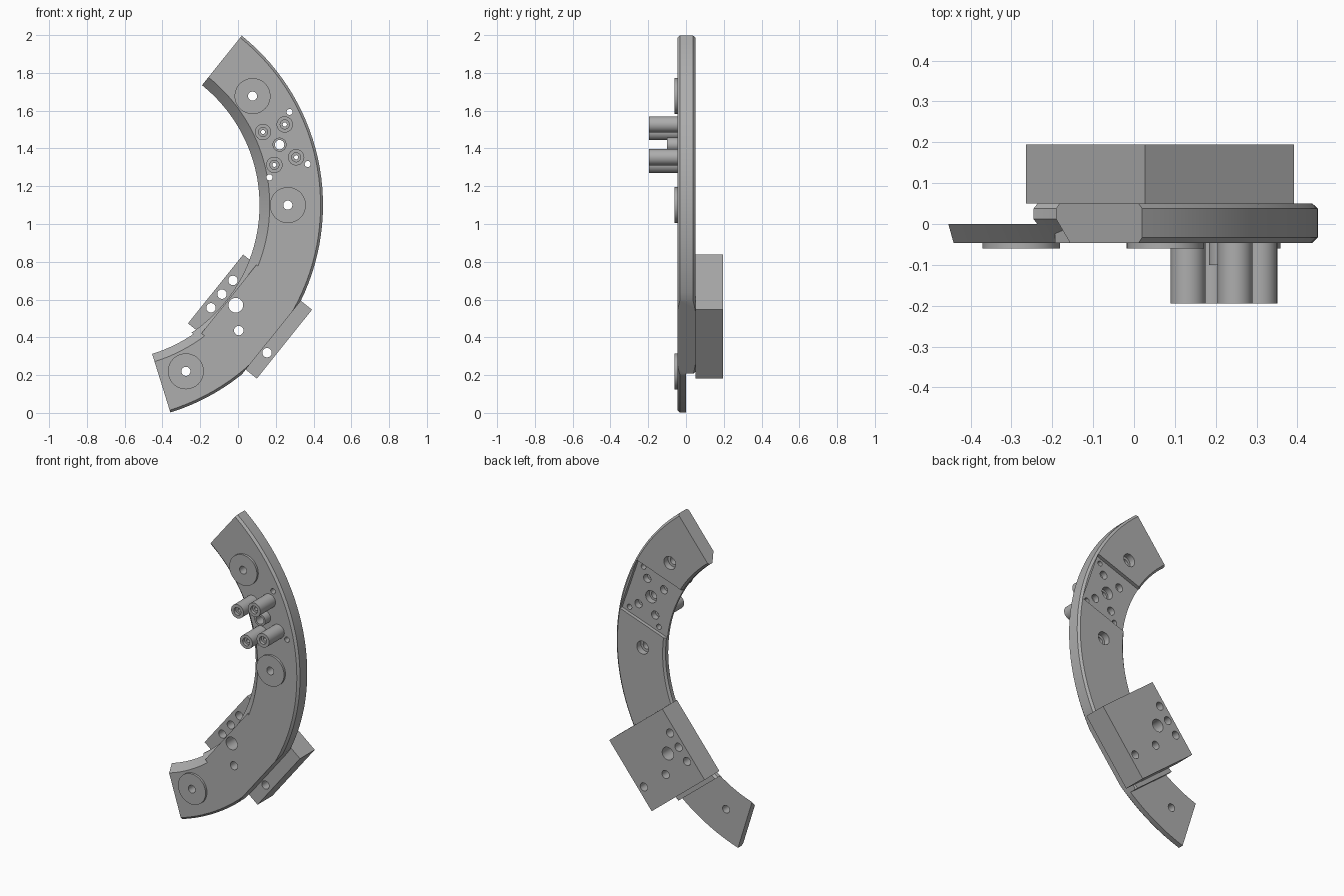
import bpy, bmesh, math
from mathutils import Matrix

if "Cube" in bpy.data.objects:
    bpy.data.objects.remove(bpy.data.objects["Cube"])

grey = bpy.data.materials.new("plain_grey")
grey.use_nodes = True
COLOUR = (0.42, 0.42, 0.42, 1)
grey.diffuse_color = COLOUR
grey.node_tree.nodes["Principled BSDF"].inputs["Base Color"].default_value = COLOUR

FRONT, BACK = 0.046, -0.05      # depth measured toward the front


def frame(x, z, degrees=0):
    """Local axes: radial, tangential, and depth toward the front."""
    return (Matrix.Translation((x, 0, z)) @ Matrix.Rotation(math.radians(90), 4, 'X')
            @ Matrix.Rotation(math.radians(degrees), 4, 'Z'))


ARC = frame(-0.70, 1.10)
MOUNT = frame(0.0635, 0.51, -38.7)
CLUSTER = frame(0.22, 1.42, 19.2)


def finish(name, bm, matrix):
    bm.transform(matrix)
    bmesh.ops.recalc_face_normals(bm, faces=bm.faces)
    mesh = bpy.data.meshes.new(name)
    bm.to_mesh(mesh)
    bm.free()
    mesh.materials.append(grey)
    ob = bpy.data.objects.new(name, mesh)
    bpy.context.collection.objects.link(ob)
    return ob


def box(name, matrix, u, t, d):
    bm = bmesh.new()
    bmesh.ops.create_cube(bm, size=1)
    for v in bm.verts:
        for axis, (low, high) in enumerate((u, t, d)):
            v.co[axis] = low if v.co[axis] < 0 else high
    return finish(name, bm, matrix)


def rods(name, matrix, points, radius, low, high, sides=32):
    bm = bmesh.new()
    for u, t in points:
        bmesh.ops.create_cone(bm, cap_ends=True, segments=sides, radius1=radius, radius2=radius,
                              depth=high - low, matrix=Matrix.Translation((u, t, (low + high) / 2)))
    return finish(name, bm, matrix)


def combine(target, tool, operation='DIFFERENCE'):
    mod = target.modifiers.new("shape", 'BOOLEAN')
    mod.operation, mod.object, mod.solver = operation, tool, 'EXACT'
    bpy.context.view_layer.objects.active = target
    bpy.ops.object.modifier_apply(modifier=mod.name)
    bpy.data.objects.remove(tool)


def drill(target, matrix, points, radius, low=-0.4, high=0.4):
    combine(target, rods("drill", matrix, points, radius, low, high))


def mirrored(u, t):
    return [(a * u, b * t) for a in (-1, 1) for b in (-1, 1)]


# Curved plate swept from a chamfered section
section = [(0.814, -0.038), (0.826, BACK), (1.137, BACK), (1.15, -0.038),
           (1.15, 0.033), (1.137, FRONT), (0.868, FRONT), (0.814, -0.012)]
bm = bmesh.new()
rings = []
STEPS = 48
for i in range(STEPS + 1):
    a = math.radians(-72.7 + (51.25 + 72.7) * i / STEPS)
    rings.append([bm.verts.new((r * math.cos(a), r * math.sin(a), d)) for r, d in section])
for r0, r1 in zip(rings, rings[1:]):
    for k in range(len(section)):
        n = (k + 1) % len(section)
        bm.faces.new((r0[k], r0[n], r1[n], r1[k]))
bm.faces.new(rings[0])
bm.faces.new(rings[-1])
plate = finish("curved_plate", bm, ARC)

# Straight-sided seat for the block, half-lap tail and recessed back pocket
combine(plate, box("pad", MOUNT, (-0.145, 0.1), (-0.23, 0.235), (BACK, FRONT)), 'UNION')
combine(plate, box("flat", MOUNT, (0.158, 0.4), (-0.3, 0.3), (-0.2, 0.2)))
combine(plate, box("lap", MOUNT, (-0.6, 0.5), (-0.9, -0.26), (-0.2, 0)))
combine(plate, box("pocket", CLUSTER, (-0.3, 0.15), (-0.175, 0.175), (-0.2, -0.028)))

# Mounting block
block = box("mounting_block", MOUNT, (-0.2335, 0.2335), (-0.2335, 0.2335), (-0.195, BACK))
small = [(u, t) for u in (-0.19, 0.19) for t in (-0.093, 0, 0.093)]
small += [(0, -0.095), (0, 0), (0, 0.095)]
for part in (plate, block):
    drill(part, MOUNT, small, 0.025)
    drill(part, MOUNT, [(-0.096, 0), (0.096, 0)], 0.039)

# Three round washers with holes through the plate
places = {"upper": (0.077, 1.677), "middle": (0.264, 1.10), "lower": (-0.276, 0.22)}
parts = [plate, block]
for name, (x, z) in places.items():
    spot = frame(x, z)
    washer = rods(name + "_washer", spot, [(0, 0)], 0.095, FRONT, 0.06, 48)
    for part in (washer, plate):
        drill(part, spot, [(0, 0)], 0.024)
    if name != "lower":
        drill(plate, spot, [(0, 0)], 0.04, -0.2, -0.01)
    parts.append(washer)

# Four long studs around a short central sleeve
stud_spots = mirrored(0.061, 0.092)
studs = rods("studs", CLUSTER, stud_spots, 0.043, FRONT, 0.195)
sleeve = rods("central_sleeve", CLUSTER, [(0, 0)], 0.037, FRONT, 0.10)
for part in (studs, plate):
    drill(part, CLUSTER, stud_spots, 0.011)
drill(studs, CLUSTER, stud_spots, 0.024, 0.175, 0.4)
drill(plate, CLUSTER, stud_spots, 0.025, -0.2, 0.01)
for part in (sleeve, plate):
    drill(part, CLUSTER, [(0, 0)], 0.025)
drill(plate, CLUSTER, [(0, 0)], 0.038, -0.2, 0.01)
drill(plate, CLUSTER, mirrored(0.107, 0.146), 0.016)
parts += [studs, sleeve]

# Smooth round walls, sharp edges
bpy.ops.object.select_all(action='DESELECT')
for part in parts:
    part.select_set(True)
bpy.context.view_layer.objects.active = plate
bpy.ops.object.shade_smooth_by_angle(angle=math.radians(25))
